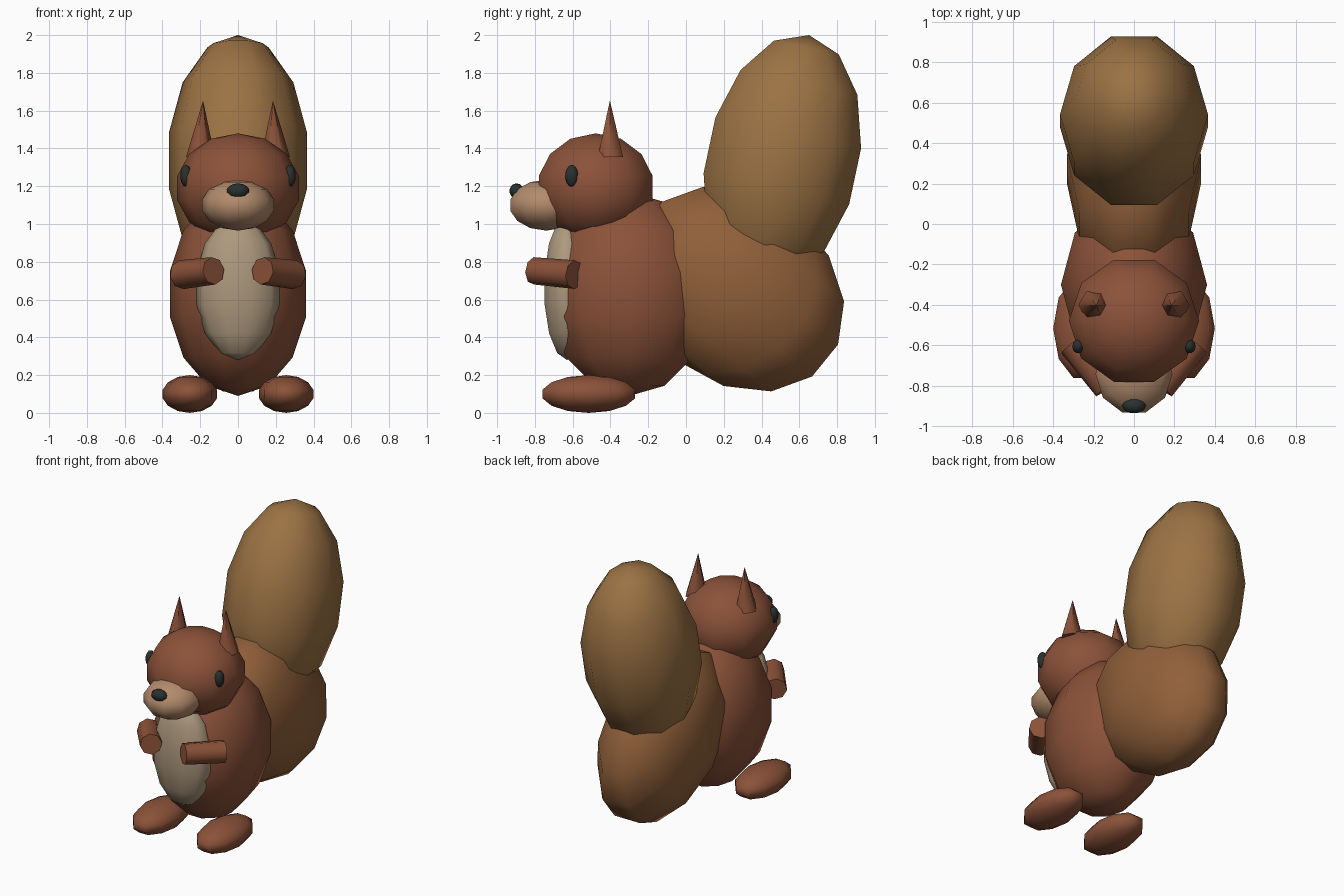
import bpy
from math import sin, cos, pi, radians
from mathutils import Vector

if "Cube" in bpy.data.objects:
    bpy.data.objects.remove(bpy.data.objects["Cube"])


def material(name, rgb):
    m = bpy.data.materials.new(name)
    m.diffuse_color = (*rgb, 1)
    m.use_nodes = True
    m.node_tree.nodes["Principled BSDF"].inputs["Base Color"].default_value = m.diffuse_color
    return m


FUR = material("red_fur", (0.26, 0.084, 0.041))
TAIL_LOW = material("tail_brown", (0.28, 0.117, 0.042))
TAIL_TOP = material("tail_tan", (0.33, 0.17, 0.058))
CREAM = material("cream", (0.42, 0.32, 0.21))
TAN = material("tan", (0.45, 0.26, 0.15))
DARK = material("dark", (0.022, 0.03, 0.028))


def add(name, verts, faces, mat, angle):
    me = bpy.data.meshes.new(name)
    me.from_pydata(verts, [], faces)
    me.materials.append(mat)
    ob = bpy.data.objects.new(name, me)
    bpy.context.collection.objects.link(ob)
    bpy.ops.object.select_all(action='DESELECT')
    ob.select_set(True)
    bpy.context.view_layer.objects.active = ob
    bpy.ops.object.shade_smooth_by_angle(angle=radians(angle))
    return ob


def bands(n, rows):
    # quads joining consecutive rings of n vertices
    return [(r * n + i, r * n + (i + 1) % n, (r + 1) * n + (i + 1) % n, (r + 1) * n + i)
            for r in range(rows - 1) for i in range(n)]


def ball(name, centre, radii, mat, tilt=0, n=10, rings=7):
    """Low-poly ellipsoid, tilted about x by an angle in degrees."""
    verts = []
    for r in range(1, rings):
        lat = -pi / 2 + pi * r / rings
        verts += [(radii[0] * cos(lat) * cos(2 * pi * i / n),
                   radii[1] * cos(lat) * sin(2 * pi * i / n),
                   radii[2] * sin(lat)) for i in range(n)]
    faces = bands(n, rings - 1)
    low, top = len(verts), len(verts) + 1
    verts += [(0, 0, -radii[2]), (0, 0, radii[2])]
    last = n * (rings - 2)
    for i in range(n):
        j = (i + 1) % n
        faces += [(low, j, i), (top, last + i, last + j)]
    ob = add(name, verts, faces, mat, 80)
    ob.location = centre
    ob.rotation_euler.x = radians(tilt)
    return ob


def taper(name, a, b, r1, r2, n, mat):
    """Tapered prism from point a to point b."""
    a, b = Vector(a), Vector(b)
    q = Vector((0, 0, 1)).rotation_difference(b - a)
    verts = [p + q @ Vector((r * cos(2 * pi * i / n), r * sin(2 * pi * i / n), 0))
             for p, r in ((a, r1), (b, r2)) for i in range(n)]
    faces = bands(n, 2) + [tuple(reversed(range(n))), tuple(range(n, 2 * n))]
    return add(name, verts, faces, mat, 62)


# torso and belly patch
ball("body", (0, -0.30, 0.63), (0.37, 0.45, 0.54), FUR)
ball("belly_patch", (0, -0.63, 0.66), (0.225, 0.128, 0.38), CREAM)

# head
ball("head", (0, -0.478, 1.19), (0.33, 0.325, 0.29), FUR)
ball("snout", (0, -0.74, 1.10), (0.195, 0.205, 0.135), TAN)
ball("nose", (0, -0.897, 1.175), (0.06, 0.04, 0.04), DARK)

# bushy tail in two lobes
ball("tail_base", (0, 0.27, 0.655), (0.34, 0.647, 0.492), TAIL_LOW, tilt=-39)
ball("tail_tip", (0, 0.51, 1.335), (0.375, 0.425, 0.68), TAIL_TOP, tilt=-12)

# paired parts
for s, side in ((-1, "right"), (1, "left")):
    ball(side + "_eye", (s * 0.275, -0.605, 1.255), (0.031, 0.036, 0.058), DARK)
    taper(side + "_ear", (s * 0.198, -0.40, 1.352), (s * 0.185, -0.403, 1.65),
          0.077, 0.001, 6, FUR)
    taper(side + "_arm", (s * 0.30, -0.59, 0.732), (s * 0.13, -0.806, 0.752),
          0.077, 0.073, 8, FUR)
    ball(side + "_foot", (s * 0.255, -0.515, 0.10), (0.148, 0.265, 0.10), FUR)
